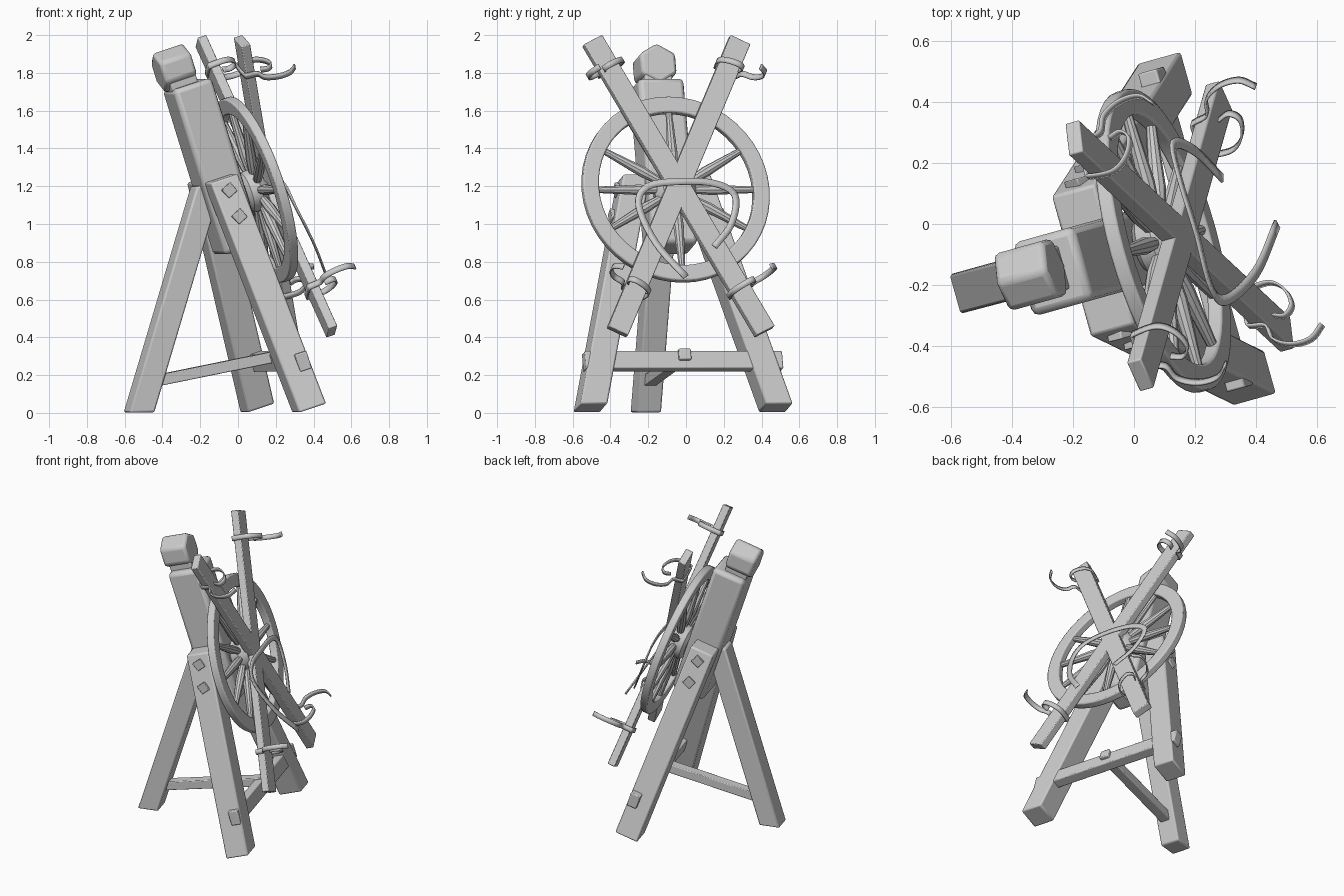
import bpy, bmesh
from math import radians, sin, cos, pi
from mathutils import Matrix, Vector

if "Cube" in bpy.data.objects:
    bpy.data.objects.remove(bpy.data.objects["Cube"])

# Frames: YAW is upright but turned, TILT also leans back with the wheel.
# Tilt axes: x = wheel axle, y = sideways, z = up along the leaning post.
CENTRE = Matrix.Translation((0.15, -0.04, 1.2))
YAW = CENTRE @ Matrix.Rotation(radians(15.6), 4, 'Z')
TILT = YAW @ Matrix.Rotation(radians(-17.8), 4, 'Y')


def finish(name, bm, frame, bevel=0.0, segments=2, solid=0.0):
    if not solid:
        bmesh.ops.recalc_face_normals(bm, faces=bm.faces)
    me = bpy.data.meshes.new(name)
    bm.to_mesh(me)
    bm.free()
    ob = bpy.data.objects.new(name, me)
    bpy.context.collection.objects.link(ob)
    ob.matrix_world = frame
    if solid:
        m = ob.modifiers.new("thickness", 'SOLIDIFY')
        m.thickness, m.offset = solid, 0
    if bevel:
        m = ob.modifiers.new("soft_edges", 'BEVEL')
        m.width, m.segments, m.limit_method = bevel, segments, 'ANGLE'
    bpy.ops.object.select_all(action='DESELECT')
    ob.select_set(True)
    bpy.context.view_layer.objects.active = ob
    bpy.ops.object.shade_smooth_by_angle(angle=radians(35))
    return ob


def beam(name, p, q, s, t, frame=TILT, bevel=0.01):
    """Four-sided beam from p to q, with half-section vectors s and t."""
    p, q, s, t = map(Vector, (p, q, s, t))
    bm = bmesh.new()
    ends = [[bm.verts.new(e + a * s + b * t)
             for a, b in ((-1, -1), (1, -1), (1, 1), (-1, 1))] for e in (p, q)]
    for ring in ends:
        bm.faces.new(ring)
    for i in range(4):
        j = (i + 1) % 4
        bm.faces.new((ends[0][i], ends[0][j], ends[1][j], ends[1][i]))
    return finish(name, bm, frame, bevel)


def lathe_x(name, profile, steps, closed=False, bevel=0.0):
    """Turn (x, radius) profile round the axle."""
    bm = bmesh.new()
    rings = [[bm.verts.new((x, r * cos(2 * pi * i / steps), r * sin(2 * pi * i / steps)))
              for i in range(steps)] for x, r in profile]
    pairs = list(zip(rings, rings[1:])) + ([(rings[-1], rings[0])] if closed else [])
    for a, b in pairs:
        for i in range(steps):
            j = (i + 1) % steps
            bm.faces.new((a[i], a[j], b[j], b[i]))
    if not closed:
        bm.faces.new(rings[0])
        bm.faces.new(rings[-1])
    return finish(name, bm, TILT, bevel)


def smooth_path(pts, n=5):
    pts = [Vector(p) for p in pts]
    ext = [2 * pts[0] - pts[1]] + pts + [2 * pts[-1] - pts[-2]]
    out = []
    for a, b, c, d in zip(ext, ext[1:], ext[2:], ext[3:]):
        for k in range(n):
            t = k / n
            out.append(0.5 * (2 * b + (c - a) * t + (2 * a - 5 * b + 4 * c - d) * t * t
                              + (3 * b - a - 3 * c + d) * t ** 3))
    return out + [pts[-1]]


def ribbon(name, pts, width_at, frame):
    """Leather strip along a path; width_at(tangent) gives the half-width vector."""
    path = smooth_path(pts)
    bm = bmesh.new()
    rows = []
    for i, p in enumerate(path):
        tan = (path[min(i + 1, len(path) - 1)] - path[max(i - 1, 0)]).normalized()
        h = width_at(tan)
        rows.append((bm.verts.new(p - h), bm.verts.new(p + h)))
    for a, b in zip(rows, rows[1:]):
        bm.faces.new((a[0], a[1], b[1], b[0]))
    return finish(name, bm, frame, solid=0.008)


# Leaning post with hexagonal head
beam("post", (-0.25, 0, -0.27), (-0.25, 0, 0.65), (0.11, 0, 0), (0, 0.125, 0), bevel=0.025)
lathe = bmesh.new()
bmesh.ops.create_cone(lathe, cap_ends=True, segments=6, radius1=0.112, radius2=0.112, depth=0.18,
                      matrix=Matrix.Translation((-0.29, 0.01, 0.75))
                      @ Matrix.Rotation(pi / 2, 4, 'Y') @ Matrix.Rotation(pi / 2, 4, 'Z'))
finish("post_head", lathe, TILT, 0.018)
beam("post_neck", (-0.28, 0.005, 0.63), (-0.28, 0.005, 0.70), (0.075, 0, 0), (0, 0.075, 0))

# Splayed front legs with square pegs on the outer faces
for side, tag in ((-1, "near"), (1, "far")):
    top, foot = Vector((-0.27, side * 0.165, 0.13)), Vector((-0.27, side * 0.51, -1.147))
    beam("front_leg_" + tag, foot, top, (0.078, 0, 0), (0, 0.074, 0))
    down = (foot - top).normalized()
    out = Vector((0, -down.z * side, down.y * side))
    for d in (0.09, 0.24):
        c = top + down * d + out * 0.06
        beam("leg_peg_" + tag, c, c + out * 0.028,
             (0.028, 0, 0.012), Vector((-0.012, 0, 0.028)), bevel=0.004)

# Crossbar through the front legs, rear leg, stretcher and its peg
beam("crossbar", (-0.23, -0.535, -0.9), (-0.23, 0.55, -0.9), (0.033, 0, 0), (0, 0, 0.048), bevel=0.006)
beam("rear_leg", (-0.696, 0.015, -1.198), (-0.328, 0.01, 0.0), (0.068, 0, 0), (0, 0.067, 0), YAW)
beam("rear_stretcher", (-0.63, 0.01, -1.035), (0.06, 0.01, -0.9),
     (0, 0.033, 0), (0, 0, 0.03), YAW, 0.005)
beam("stretcher_peg", (-0.23, 0.01, -0.875), (-0.175, 0.01, -0.875),
     (0, 0.033, 0), (0, 0, 0.03), bevel=0.006)

# Wheel: rim, hub, axle and twelve turned spokes
lathe_x("wheel_rim", [(-0.085, 0.425), (-0.085, 0.512), (-0.035, 0.512), (-0.035, 0.425)],
        48, closed=True, bevel=0.008)
lathe_x("wheel_hub", [(-0.135, 0.085), (-0.115, 0.11), (-0.06, 0.118), (-0.03, 0.10), (-0.01, 0.08)], 24)
lathe_x("axle", [(-0.2, 0.05), (0.0, 0.05)], 16)
for i in range(12):
    bm = bmesh.new()
    for r1, r2, a, b in ((0.020, 0.029, 0.08, 0.20), (0.029, 0.017, 0.20, 0.44)):
        bmesh.ops.create_cone(bm, cap_ends=False, segments=10, radius1=r1, radius2=r2, depth=b - a,
                              matrix=Matrix.Translation((0, 0, (a + b) / 2)))
    bmesh.ops.remove_doubles(bm, verts=bm.verts, dist=1e-4)
    finish("spoke", bm, TILT @ Matrix.Translation((-0.062, 0, 0)) @ Matrix.Rotation(i * pi / 6, 4, 'X'))

# Crossed boards with a limb strap near each end
strap = [(0.05, 0.06), (0.062, 0.10), (0.03, 0.128), (-0.03, 0.11), (-0.07, 0.06), (-0.066, -0.02),
         (-0.05, -0.034), (0.05, -0.034), (0.066, -0.02), (0.08, 0.03), (0.135, 0.05),
         (0.17, 0.11), (0.17, 0.18), (0.13, 0.225)]
lean = radians(26.6)
for side in (-1, 1):
    axis = Vector((0, side * sin(lean), cos(lean)))
    across = Vector((0, cos(lean), -side * sin(lean)))
    beam("cross_board", axis * -0.905, axis * 0.905, (0.025, 0, 0), across * 0.058, bevel=0.005)
    for end, dist in ((1, 0.728), (-1, -0.646)):
        pts = [axis * dist + across * (b * side * end) + Vector((n, 0, 0)) for b, n in strap]
        ribbon("limb_strap", pts, lambda t, a=axis: a * 0.016, TILT)

# Waist strap hanging over the middle of the boards
waist = [(0.47, 0, 0.72), (0.40, -0.16, 0.9), (0.30, -0.25, 1.1), (0.25, -0.2, 1.2),
         (0.205, -0.03, 1.225), (0.15, 0.15, 1.215), (0.13, 0.26, 1.15), (0.20, 0.24, 1.0),
         (0.29, 0.15, 0.88)]
normal = TILT.to_3x3() @ Vector((1, 0, 0))
ribbon("waist_strap", waist, lambda t: normal.cross(t).normalized() * 0.018, Matrix.Identity(4))
